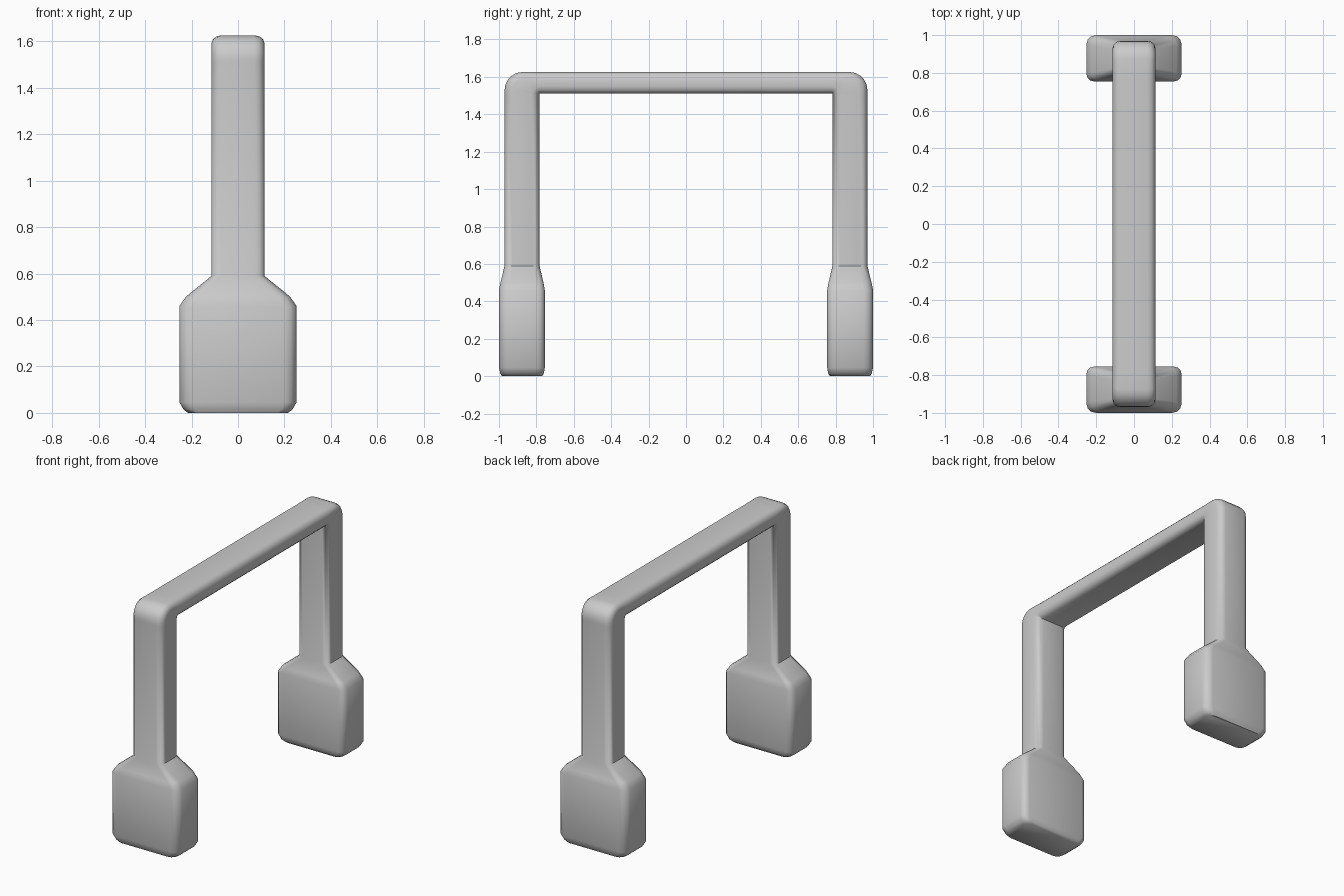
import bpy, bmesh, math
from mathutils import Vector

if "Cube" in bpy.data.objects:
    bpy.data.objects.remove(bpy.data.objects["Cube"])


def section(inner, outer, half_w, r_in, r_out, seg=3):
    """Rounded rectangle spanning inner->outer in the YZ plane, half_w each way in X."""
    a, b = Vector((0, *inner)), Vector((0, *outer))
    length = (b - a).length
    d = (b - a) / length
    corners = [(half_w - r_in, r_in, r_in, -90), (half_w - r_out, length - r_out, r_out, 0),
               (-half_w + r_out, length - r_out, r_out, 90), (-half_w + r_in, r_in, r_in, 180)]
    pts = []
    for cx, ct, r, start in corners:
        for i in range(seg + 1):
            t = math.radians(start + 90 * i / seg)
            pts.append(a + d * (ct + r * math.sin(t)) + Vector((cx + r * math.cos(t), 0, 0)))
    return pts


rings = []
# wide foot block, shoulder and slim leg: z, inner y, outer y, half width, corner radius
for z, yi, yo, w, r in [(0.0, -0.77, -0.985, 0.215, 0.045), (0.015, -0.76, -0.993, 0.235, 0.05),
                        (0.045, -0.755, -1.0, 0.252, 0.05), (0.46, -0.755, -1.0, 0.252, 0.05),
                        (0.50, -0.762, -0.992, 0.225, 0.05), (0.59, -0.783, -0.97, 0.114, 0.042),
                        (1.51, -0.783, -0.97, 0.114, 0.042)]:
    rings.append(section((yi, z), (yo, z), w, min(r, 0.04), r))

# rounded top corner turning about the sharp inner corner
pivot = (-0.783, 1.51)
for i in range(6):
    t = math.radians(18 * i)
    outer = (-0.875 - 0.095 * math.cos(t), 1.53 + 0.096 * math.sin(t))
    rings.append(section(pivot, outer, 0.114, 0.038, 0.042))
rings.append(section(pivot, (-0.783, 1.626), 0.114, 0.038, 0.042))

# mirrored half continues the same sweep across the crossbar and down
rings += [[Vector((p.x, -p.y, p.z)) for p in ring] for ring in reversed(rings)]

bm = bmesh.new()
loops = [[bm.verts.new(p) for p in ring] for ring in rings]
n = len(loops[0])
for lo, hi in zip(loops, loops[1:]):
    for i in range(n):
        j = (i + 1) % n
        bm.faces.new((lo[i], lo[j], hi[j], hi[i]))
bm.faces.new(loops[0][::-1])
bm.faces.new(loops[-1])
bmesh.ops.remove_doubles(bm, verts=bm.verts, dist=1e-5)
bmesh.ops.recalc_face_normals(bm, faces=bm.faces)
mesh = bpy.data.meshes.new("arched_handle")
bm.to_mesh(mesh)
bm.free()
handle = bpy.data.objects.new("arched_handle", mesh)
bpy.context.collection.objects.link(handle)
bpy.context.view_layer.objects.active = handle
handle.select_set(True)
bpy.ops.object.shade_smooth_by_angle(angle=math.radians(50))
